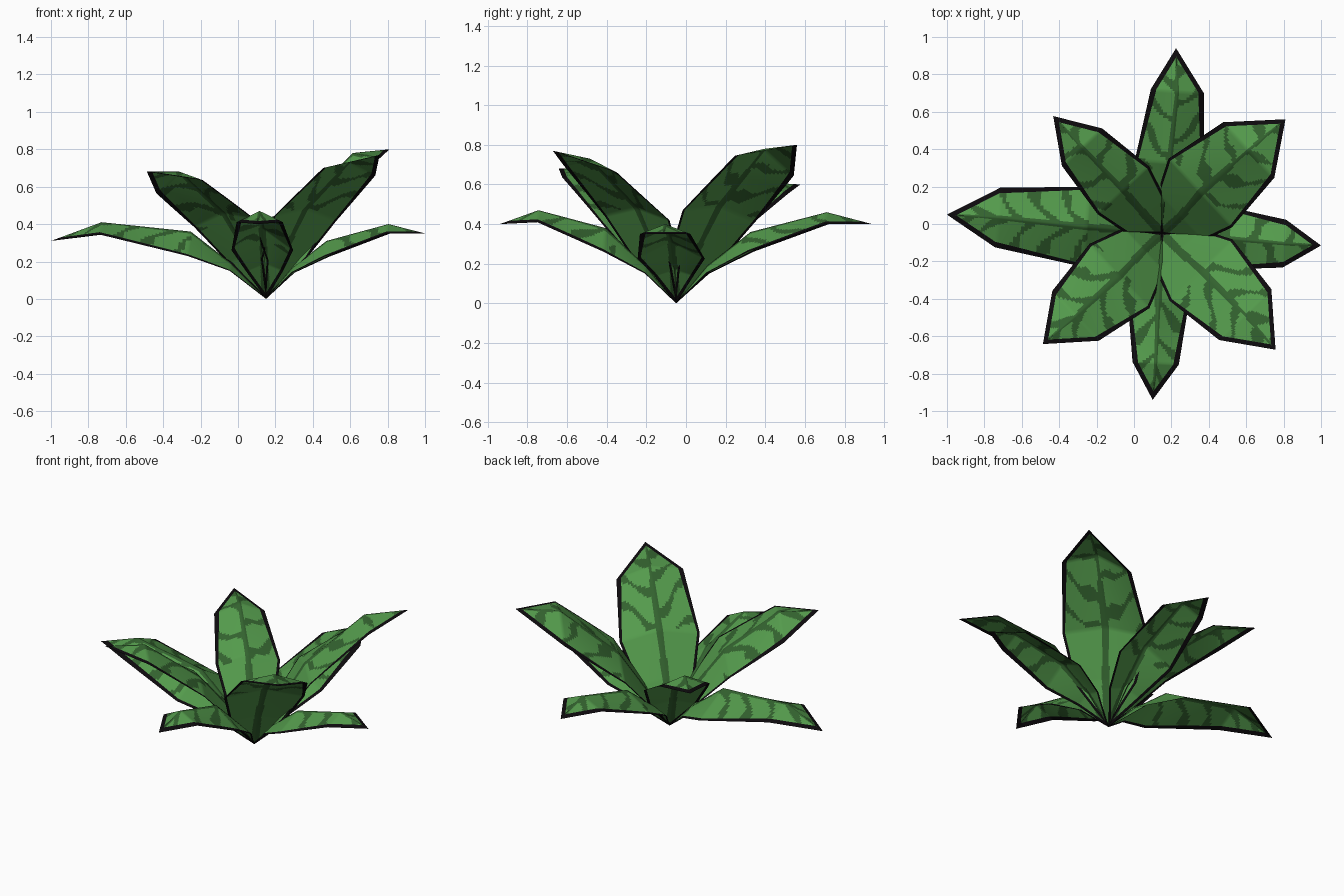
import bpy, bmesh, math
from mathutils import Vector

if "Cube" in bpy.data.objects:
    bpy.data.objects.remove(bpy.data.objects["Cube"])

BASE = Vector((0.15, -0.05, 0.0))
ROWS, COLS = 26, 22  # face rows per segment, face columns per half


def material(name, rgb):
    m = bpy.data.materials.new(name)
    m.diffuse_color = (*rgb, 1)
    m.use_nodes = True
    m.node_tree.nodes["Principled BSDF"].inputs["Base Color"].default_value = m.diffuse_color
    return m


MATS = [material("leaf green", (0.088, 0.325, 0.072)),
        material("vein green", (0.033, 0.122, 0.028)),
        material("rim black", (0.004, 0.003, 0.004))]


def is_vein(s, w, length, side, seed):
    """Midrib plus wavy side veins sweeping towards the tip."""
    t, a = s / length, abs(w)
    if a < 0.02 * (1.1 - t) + 0.003:
        return True
    wave = 0.02 * math.sin(31 * a + seed * 2.1) + 0.016 * math.sin(23 * s + seed + side)
    phase = ((s - 0.8 * a + wave) / 0.18 + 0.45 * (side > 0) + 0.23 * seed) % 1
    return t > 0.34 and abs(phase - 0.5) < 0.15 - 0.25 * a + 0.05 * math.sin(45 * a + seed)


def rim_width(t):
    """Dark rim: wide from the shoulder up, thinner towards the base."""
    return 0.015 + 0.014 * min(1, max(0, (t - 0.35) / 0.4))


def leaf(name, seed, tip, low, mid, shoulder, roll):
    """low/mid/shoulder: (fraction of length, half width, ridge z, edge drop, shift left)."""
    tip = Vector(tip)
    flat = Vector((tip.x - BASE.x, tip.y - BASE.y, 0))
    length = flat.length
    left = Vector((0, 0, 1)).cross(flat.normalized())
    stations = [(0, 0, BASE.z, 0, 0), low, mid, shoulder, (1, 0, tip.z, 0, 0)]
    rows = []
    for a, b in zip(stations, stations[1:]):
        for i in range(ROWS):
            rows.append([p + (q - p) * i / ROWS for p, q in zip(a, b)])
    rows.append(list(stations[-1]))

    bm = bmesh.new()
    shared = {}

    def vert(p):
        key = tuple(round(c, 5) for c in p)
        if key not in shared:
            shared[key] = bm.verts.new(p)
        return shared[key]

    grid, info = [], []
    for f, hw, z, drop, shift in rows:
        ub = 1 - min(1, rim_width(f) / hw) if hw > 0 else 0
        half = [ub * i / COLS for i in range(COLS + 1)] + [1]
        us = [-u for u in reversed(half[1:])] + half
        ridge = Vector((BASE.x, BASE.y, 0)) + flat * f + left * shift
        ridge.z = z
        # edges drop below the ridge; roll tips one side up
        r = roll * (hw / shoulder[1]) * min(1, f / shoulder[0])
        grid.append([vert(ridge + left * hw * u
                          + Vector((0, 0, -drop * abs(u) - r * u))) for u in us])
        info.append([(f * length, hw * u) for u in us])

    n = len(grid[0])
    for i in range(len(grid) - 1):
        for j in range(n - 1):
            corners = [(i, j), (i, j + 1), (i + 1, j + 1), (i + 1, j)]
            vs = list(dict.fromkeys(grid[a][b] for a, b in corners))
            if len(vs) < 3 or bm.faces.get(vs):
                continue
            face = bm.faces.new(vs)
            s = sum(info[a][b][0] for a, b in corners) / 4
            w = sum(info[a][b][1] for a, b in corners) / 4
            if j in (0, n - 2):
                face.material_index = 2
            else:
                face.material_index = int(is_vein(s, w, length, 1 if w > 0 else -1, seed))
            face.smooth = True
    bm.normal_update()
    if sum(f.normal.z for f in bm.faces) < 0:
        bmesh.ops.reverse_faces(bm, faces=bm.faces)
    me = bpy.data.meshes.new(name)
    bm.to_mesh(me)
    bm.free()
    for m in MATS:
        me.materials.append(m)
    bpy.context.collection.objects.link(bpy.data.objects.new(name, me))


# Low outer leaves, arching over and drooping at the tip
leaf("low_leaf_west", 1, (-1.0, 0.05, 0.31), (0.16, 0.12, 0.19, 0.04, 0),
     (0.35, 0.215, 0.36, 0.13, 0), (0.765, 0.16, 0.41, 0.065, -0.008), 0)
leaf("low_leaf_east", 2, (1.0, -0.115, 0.35), (0.17, 0.10, 0.17, 0.03, 0),
     (0.38, 0.17, 0.31, 0.085, 0), (0.77, 0.128, 0.40, 0.05, -0.005), 0)
leaf("low_leaf_north", 3, (0.225, 0.94, 0.40), (0.16, 0.11, 0.19, 0.04, 0),
     (0.38, 0.185, 0.36, 0.10, -0.01), (0.77, 0.142, 0.46, 0.06, -0.024), 0)
leaf("low_leaf_south", 4, (0.10, -0.94, 0.40), (0.17, 0.10, 0.19, 0.04, 0),
     (0.40, 0.165, 0.38, 0.12, 0), (0.78, 0.124, 0.47, 0.06, 0.005), 0)

# Upper leaves, rising steeply on the diagonals, ridge on the upper side
leaf("upper_leaf_northeast", 5, (0.81, 0.56, 0.80), (0.15, 0.18, 0.24, 0.025, 0),
     (0.33, 0.25, 0.49, 0.05, 0.02), (0.715, 0.202, 0.78, 0.085, 0.013), 0.05)
leaf("upper_leaf_southeast", 6, (0.757, -0.672, 0.77), (0.15, 0.165, 0.24, 0.03, 0),
     (0.33, 0.235, 0.48, 0.05, 0.012), (0.715, 0.195, 0.73, 0.05, 0.015), 0.02)
leaf("upper_leaf_southwest", 7, (-0.487, -0.642, 0.68), (0.15, 0.16, 0.23, 0.03, 0),
     (0.37, 0.235, 0.46, 0.05, 0.012), (0.735, 0.182, 0.68, 0.08, 0.008), -0.035)
leaf("upper_leaf_northwest", 8, (-0.432, 0.577, 0.60), (0.15, 0.14, 0.22, 0.03, 0),
     (0.36, 0.188, 0.43, 0.05, -0.005), (0.735, 0.147, 0.61, 0.06, 0), 0)
